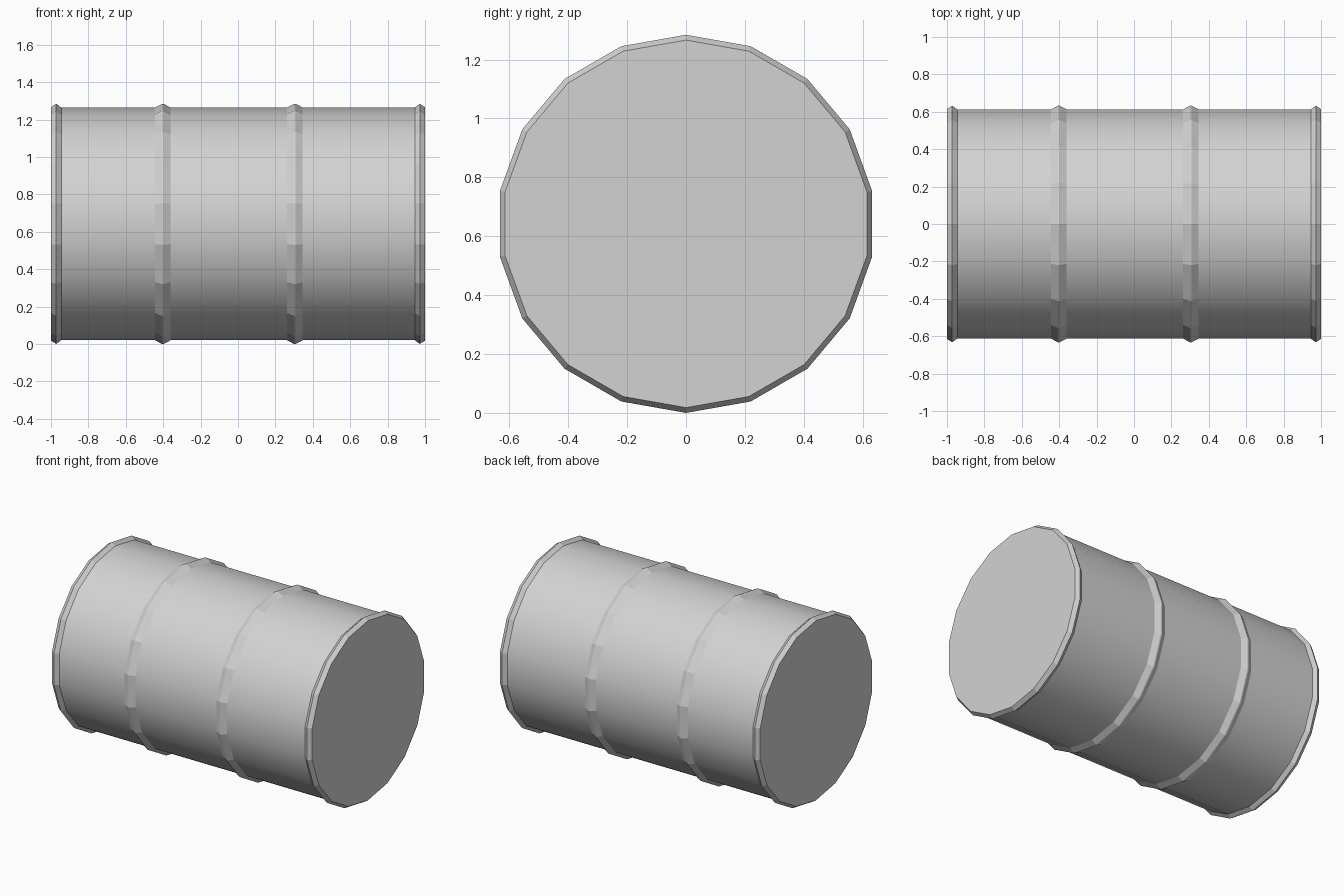
import bpy
import bmesh
import math

SIDES = 18
RADIUS = 0.622          # body wall
PEAK = 0.642            # crest of hoops and rims
AXIS_Z = 0.642

if "Cube" in bpy.data.objects:
    bpy.data.objects.remove(bpy.data.objects["Cube"], do_unlink=True)

# Single grey metal
metal = bpy.data.materials.new("grey metal")
metal.use_nodes = True
grey = (0.65, 0.65, 0.65, 1)
metal.diffuse_color = grey
metal.node_tree.nodes["Principled BSDF"].inputs["Base Color"].default_value = grey


def ring(bm, x, r):
    """One ring of vertices around the lying axis, with a corner at the top."""
    steps = [2 * math.pi * i / SIDES for i in range(SIDES)]
    return [bm.verts.new((x, r * math.sin(a), AXIS_Z + r * math.cos(a))) for a in steps]


def lathe(name, profile, smooth=False, cap_first=False, cap_last=False):
    """Turn (x, radius) points around the axis."""
    bm = bmesh.new()
    rings = [ring(bm, x, r) for x, r in profile]
    for a, b in zip(rings, rings[1:]):
        for i in range(SIDES):
            j = (i + 1) % SIDES
            face = bm.faces.new((a[i], a[j], b[j], b[i]))
            face.smooth = smooth
    if cap_first:
        bm.faces.new(reversed(rings[0]))
    if cap_last:
        bm.faces.new(rings[-1])
    bmesh.ops.recalc_face_normals(bm, faces=bm.faces)
    # Open bands must face away from the axis
    for f in bm.faces:
        c = f.calc_center_median()
        if abs(f.normal.x) < 0.95:
            outward = f.normal.y * c.y + f.normal.z * (c.z - AXIS_Z)
        else:
            outward = f.normal.x * c.x
        if outward < 0:
            f.normal_flip()
    mesh = bpy.data.meshes.new(name)
    bm.to_mesh(mesh)
    bm.free()
    mesh.materials.append(metal)
    obj = bpy.data.objects.new(name, mesh)
    bpy.context.collection.objects.link(obj)
    return obj


# Smooth wall sections between the hoops and rims
half = 0.042
hoops = {"right_hoop": -0.402, "left_hoop": 0.304}
stops = [-0.945] + [x + s * half for x in hoops.values() for s in (-1, 1)] + [0.945]
for name, start, end in zip(("right_wall", "middle_wall", "left_wall"), stops[::2], stops[1::2]):
    lathe(name, [(start, RADIUS), (end, RADIUS)], smooth=True)

# Raised faceted hoops
for name, x in hoops.items():
    lathe(name, [(x - half, RADIUS), (x - 0.004, PEAK), (x + 0.004, PEAK), (x + half, RADIUS)])

# Closed ends with bevelled rims
lathe("right_end", [(-1, 0.624), (-0.972, PEAK), (-0.945, RADIUS)], cap_first=True)
lathe("left_end", [(0.945, RADIUS), (0.972, PEAK), (1, 0.624)], cap_last=True)
